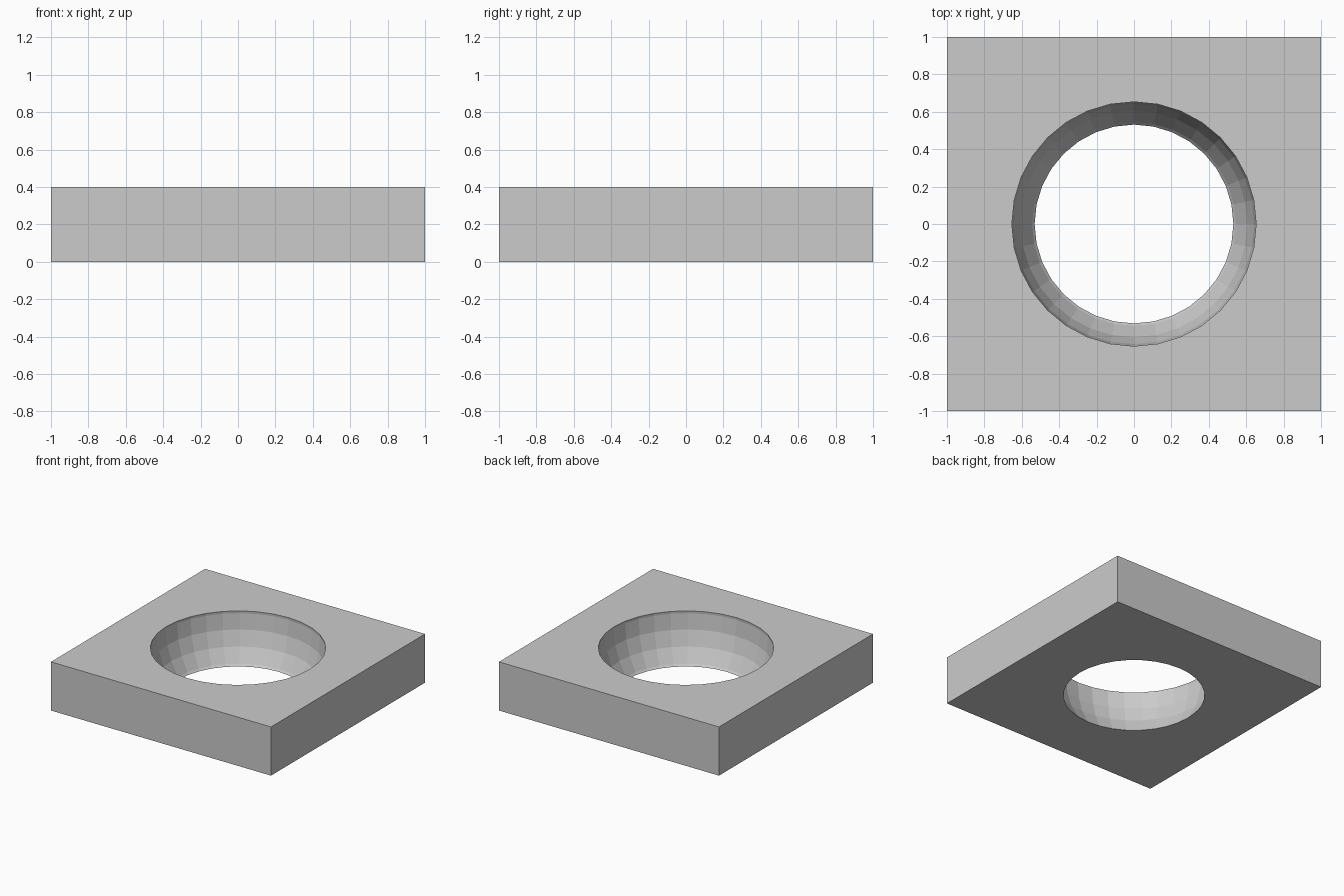
import bpy

if "Cube" in bpy.data.objects:
    bpy.data.objects.remove(bpy.data.objects["Cube"])

# Square plate, 2 x 2 x 0.4, standing on z = 0
bpy.ops.mesh.primitive_cube_add(size=1, location=(0, 0, 0.2))
plate = bpy.context.object
plate.name = "plate"
plate.scale = (2, 2, 0.4)
bpy.ops.object.transform_apply(location=True, rotation=False, scale=True)

# Low-poly ball that hollows out the round seat
bpy.ops.mesh.primitive_uv_sphere_add(segments=32, ring_count=16, radius=0.655,
                                     location=(0, 0, 0.38))
ball = bpy.context.object
ball.name = "bowl_cutter"
ball.hide_render = True

# Cut the bowl-shaped opening right through the plate
cut = plate.modifiers.new("bowl_opening", 'BOOLEAN')
cut.operation = 'DIFFERENCE'
cut.solver = 'EXACT'
cut.object = ball
bpy.context.view_layer.objects.active = plate
bpy.ops.object.modifier_apply(modifier=cut.name)
bpy.data.objects.remove(ball, do_unlink=True)
